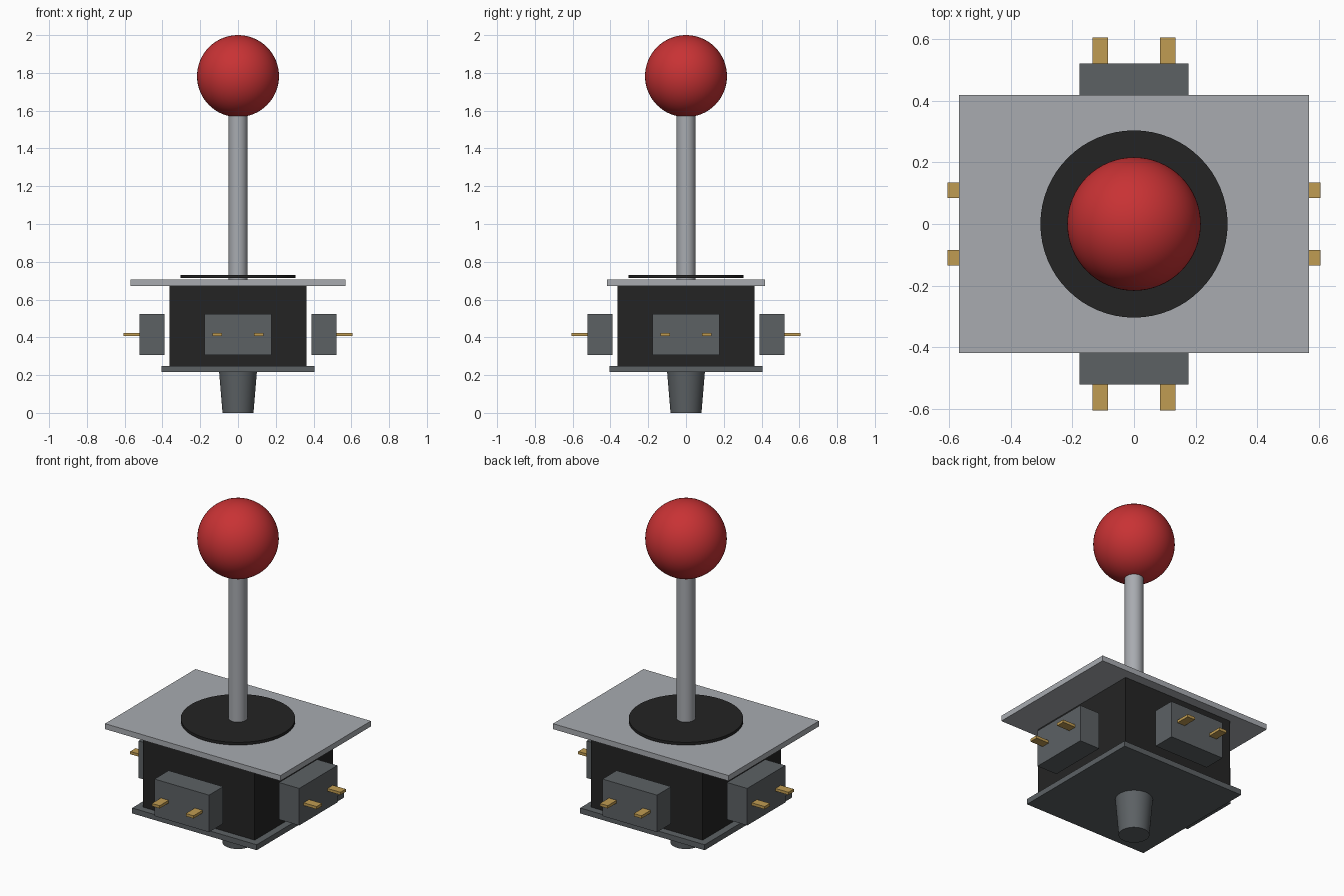
import bpy
import math

if "Cube" in bpy.data.objects:
    bpy.data.objects.remove(bpy.data.objects["Cube"])


def material(name, srgb):
    m = bpy.data.materials.new(name)
    lin = [((c / 255 + 0.055) / 1.055) ** 2.4 for c in srgb]
    m.diffuse_color = (*lin, 1)
    m.use_nodes = True
    m.node_tree.nodes["Principled BSDF"].inputs["Base Color"].default_value = m.diffuse_color
    return m


RED = material("ball red", (200, 50, 52))
STEEL = material("steel grey", (168, 171, 176))
BLACK = material("housing black", (36, 36, 36))
GREY = material("dark grey", (92, 97, 100))
BRASS = material("brass", (192, 156, 82))


def finish(name, mat, smooth=False):
    ob = bpy.context.object
    ob.name = name
    ob.data.materials.append(mat)
    if smooth:
        bpy.ops.object.shade_smooth_by_angle(angle=math.radians(40))
    return ob


def box(name, mat, x, y, z, turn=0.0):
    """Box from (min, max) ranges, turned about the z axis of the model."""
    mid = [(r[0] + r[1]) / 2 for r in (x, y, z)]
    c, s = math.cos(turn), math.sin(turn)
    bpy.ops.mesh.primitive_cube_add(
        size=1, location=(mid[0] * c - mid[1] * s, mid[0] * s + mid[1] * c, mid[2]),
        rotation=(0, 0, turn))
    bpy.context.object.scale = [r[1] - r[0] for r in (x, y, z)]
    bpy.ops.object.transform_apply(location=False, rotation=False, scale=True)
    return finish(name, mat)


def cone(name, mat, r_low, r_high, z0, z1, sides=64):
    bpy.ops.mesh.primitive_cone_add(
        vertices=sides, radius1=r_low, radius2=r_high, depth=z1 - z0,
        location=(0, 0, (z0 + z1) / 2))
    return finish(name, mat, True)


# Housing, base and mounting plate
box("housing", BLACK, (-0.362, 0.362), (-0.362, 0.362), (0.249, 0.673))
box("base_plate", GREY, (-0.404, 0.404), (-0.404, 0.404), (0.217, 0.249))
box("mounting_plate", STEEL, (-0.569, 0.569), (-0.419, 0.419), (0.673, 0.705))

# Lever: lower actuator, shaft, dust washer and ball
cone("actuator", GREY, 0.082, 0.1, 0.0, 0.217, 48)
cone("shaft", STEEL, 0.05, 0.05, 0.66, 1.62, 48)
cone("dust_washer", BLACK, 0.304, 0.304, 0.713, 0.729, 64)
bpy.ops.mesh.primitive_uv_sphere_add(
    segments=64, ring_count=32, radius=0.217, location=(0, 0, 1.783))
finish("ball", RED, True)

# One switch with two terminals on each of the four sides
for i, side in enumerate(("front", "right", "back", "left")):
    turn = i * math.pi / 2
    box(side + "_switch", GREY, (-0.177, 0.177), (-0.521, -0.39), (0.307, 0.524), turn)
    for n, x in enumerate((-0.11, 0.11)):
        box(f"{side}_terminal_{n + 1}", BRASS, (x - 0.025, x + 0.025),
            (-0.605, -0.515), (0.408, 0.424), turn)
